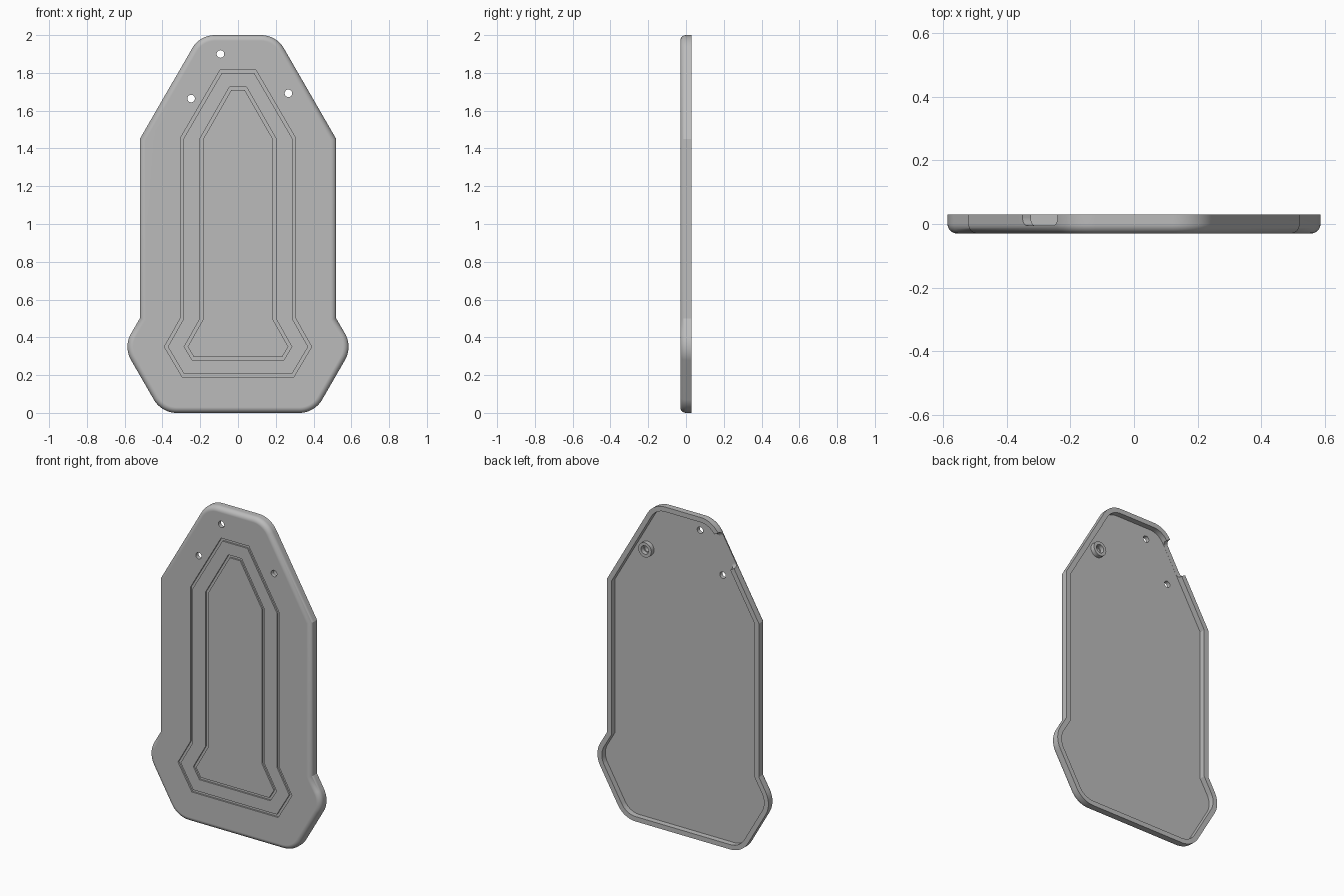
import bpy, bmesh, math
from mathutils import Vector

if "Cube" in bpy.data.objects:
    bpy.data.objects.remove(bpy.data.objects["Cube"])

FRONT, FLOOR, BACK = -0.03, -0.005, 0.03
WALL = 0.03

grey = bpy.data.materials.new("plain grey")
grey.use_nodes = True
grey.diffuse_color = (0.5, 0.5, 0.5, 1)
grey.node_tree.nodes["Principled BSDF"].inputs["Base Color"].default_value = (0.5, 0.5, 0.5, 1)


def mirrored(half):
    """Full counter-clockwise outline from its right half."""
    return half + [(-p[0], *p[1:]) for p in reversed(half)]


def inset(outline, d):
    """Outline of (x, z, corner radius) points moved inward by d."""
    pts = [Vector(p[:2]) for p in outline]
    loop = []
    for i, p in enumerate(pts):
        e1 = (p - pts[i - 1]).normalized()
        e2 = (pts[(i + 1) % len(pts)] - p).normalized()
        n1, n2 = Vector((-e1.y, e1.x)), Vector((-e2.y, e2.x))
        miter = (n1 + n2) / (1 + n1.dot(n2))
        r = outline[i][2]
        if r == 0:
            loop.append(p + miter * d)
            continue
        steps = 10
        for k in range(steps + 1):
            loop.append(p + miter * r - n1.slerp(n2, k / steps) * (r - d))
    return loop


def circle(x, z, r, n=32):
    return [Vector((x + r * math.cos(2 * math.pi * k / n),
                    z + r * math.sin(2 * math.pi * k / n))) for k in range(n)]


def at(loop, y):
    return [Vector((p.x, y, p.y)) for p in loop]


def skin(name, rings, cyclic=False):
    """Solid skinned through rings, either capped or joined end to start."""
    bm = bmesh.new()
    rows = [[bm.verts.new(p) for p in ring] for ring in rings]
    pairs = list(zip(rows, rows[1:]))
    if cyclic:
        pairs.append((rows[-1], rows[0]))
    else:
        bm.faces.new(rows[0])
        bm.faces.new(rows[-1])
    for a, b in pairs:
        for i in range(len(a)):
            j = (i + 1) % len(a)
            bm.faces.new((a[i], a[j], b[j], b[i]))
    bmesh.ops.recalc_face_normals(bm, faces=bm.faces)
    mesh = bpy.data.meshes.new(name)
    bm.to_mesh(mesh)
    bm.free()
    mesh.materials.append(grey)
    ob = bpy.data.objects.new(name, mesh)
    bpy.context.collection.objects.link(ob)
    return ob


def activate(ob):
    bpy.ops.object.select_all(action='DESELECT')
    ob.select_set(True)
    bpy.context.view_layer.objects.active = ob


def cut(target, cutter):
    cutter.hide_render = True
    mod = target.modifiers.new("cut", 'BOOLEAN')
    mod.operation = 'DIFFERENCE'
    mod.solver = 'EXACT'
    mod.object = cutter
    activate(target)
    bpy.ops.object.modifier_apply(modifier=mod.name)
    bpy.data.objects.remove(cutter)


def finish(ob):
    activate(ob)
    bpy.ops.object.shade_smooth_by_angle(angle=math.radians(25))
    mod = ob.modifiers.new("even shading", 'WEIGHTED_NORMAL')
    mod.keep_sharp = True


# Shell: hollow back, rounded front edge
R = 0.14
shape = mirrored([(0.405, 0, R), (0.607, 0.35, R), (0.52, 0.5, 0),
                  (0.52, 1.45, 0), (0.2025, 2.0, R)])
rings = [at(inset(shape, WALL), FLOOR), at(inset(shape, WALL), BACK),
         at(inset(shape, 0), BACK)]
for k in range(9):
    a = math.pi / 2 * k / 8
    rings.append(at(inset(shape, 0.03 * (1 - math.cos(a))), -0.03 * math.sin(a)))
shell = skin("shell", rings)

# Two engraved outlines on the front
grooves = [
    [(0.295, 0.19, 0), (0.39, 0.35, 0), (0.305, 0.5, 0), (0.305, 1.455, 0), (0.095, 1.815, 0)],
    [(0.243, 0.28, 0), (0.285, 0.35, 0), (0.2, 0.5, 0), (0.2, 1.455, 0), (0.045, 1.725, 0)],
]
for half in grooves:
    outer, inner = (inset(mirrored(half), d) for d in (0, 0.016))
    deep, out = FRONT + 0.01, FRONT - 0.02
    cut(shell, skin("groove_cutter", [at(outer, out), at(outer, deep),
                                      at(inner, deep), at(inner, out)], True))

# Screw holes
boss_spot = (0.267, 1.692)
for x, z in [(-0.093, 1.9), (-0.248, 1.664), boss_spot]:
    hole = circle(x, z, 0.02)
    cut(shell, skin("hole_cutter", [at(hole, -0.1), at(hole, 0.1)]))

# Notch through the back rim on the upper right slope, round at its bottom
along = Vector((0.5, 0, math.sqrt(0.75)))
outward = Vector((-math.sqrt(0.75), 0, 0.5))
middle = Vector((-0.295, 0, 1.84))
half_len, r, low = 0.11, 0.025, FLOOR + 0.0005
profile = [(half_len, 0.06), (-half_len, 0.06)]
for side, start in ((-1, math.pi), (1, 1.5 * math.pi)):
    for k in range(7):
        a = start + math.pi / 2 * k / 6
        profile.append((side * (half_len - r) + r * math.cos(a), low + r + r * math.sin(a)))
cut(shell, skin("notch_cutter", [
    [middle + along * t + outward * s + Vector((0, y, 0)) for t, y in profile]
    for s in (-0.06, 0.06)]))
finish(shell)

# Raised screw boss inside the back
outer, bore = circle(*boss_spot, 0.045), circle(*boss_spot, 0.026)
boss = skin("screw_boss", [at(outer, FLOOR - 0.005), at(outer, 0.022),
                           at(bore, 0.022), at(bore, FLOOR - 0.005)], True)
finish(boss)
